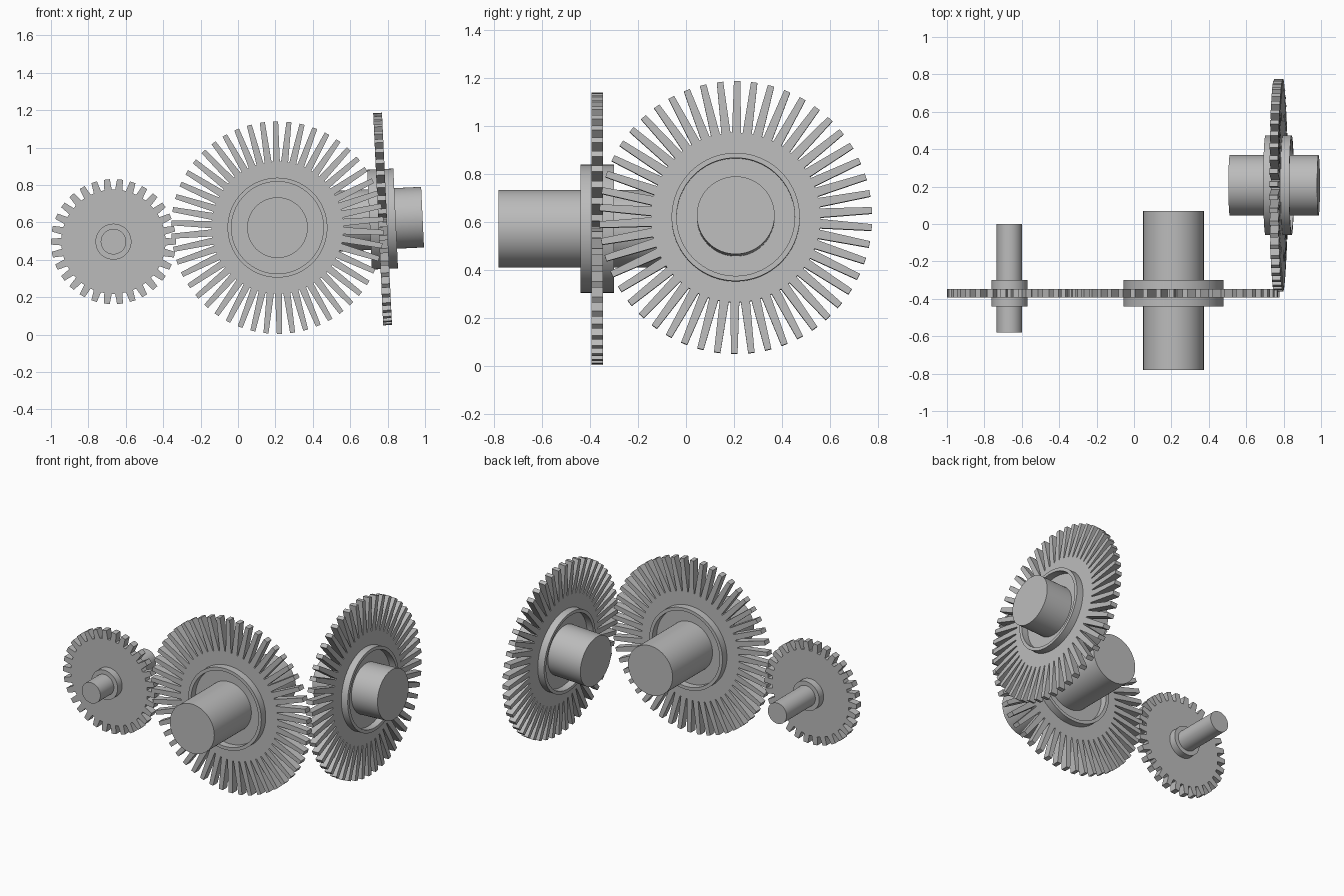
import bpy, bmesh
from math import sin, cos, pi, radians
from mathutils import Matrix, Vector

if "Cube" in bpy.data.objects:
    bpy.data.objects.remove(bpy.data.objects["Cube"])

steel = bpy.data.materials.new("plain grey")
steel.use_nodes = True
GREY = (0.5, 0.5, 0.5, 1)
steel.diffuse_color = GREY
steel.node_tree.nodes["Principled BSDF"].inputs["Base Color"].default_value = GREY


def finish(bm, name, frame):
    """Turn a bmesh into a placed, shaded object."""
    bmesh.ops.recalc_face_normals(bm, faces=bm.faces)
    mesh = bpy.data.meshes.new(name)
    bm.to_mesh(mesh)
    bm.free()
    obj = bpy.data.objects.new(name, mesh)
    bpy.context.collection.objects.link(obj)
    mesh.materials.append(steel)
    obj.matrix_world = frame
    bpy.ops.object.select_all(action="DESELECT")
    obj.select_set(True)
    bpy.context.view_layer.objects.active = obj
    bpy.ops.object.shade_smooth_by_angle(angle=radians(30))


def toothed_plate(name, frame, teeth, root, tip, root_w, tip_w, thick, phase):
    """Flat wheel with straight tapering teeth."""
    bm = bmesh.new()
    verts = []
    for i in range(teeth):
        turn = Matrix.Rotation(radians(phase) + 2 * pi * i / teeth, 3, "Z")
        for r, w in ((root, -root_w), (tip, -tip_w), (tip, tip_w), (root, root_w)):
            verts.append(bm.verts.new(turn @ Vector((r, w / 2, -thick / 2))))
    face = bm.faces.new(verts)
    out = bmesh.ops.extrude_face_region(bm, geom=[face])
    top = [v for v in out["geom"] if isinstance(v, bmesh.types.BMVert)]
    bmesh.ops.translate(bm, verts=top, vec=(0, 0, thick))
    finish(bm, name, frame)


def cylinder(name, frame, radius, low, high):
    """Solid cylinder along the wheel axis."""
    bm = bmesh.new()
    place = Matrix.Translation((0, 0, (low + high) / 2))
    bmesh.ops.create_cone(bm, cap_ends=True, segments=96, radius1=radius,
                          radius2=radius, depth=high - low, matrix=place)
    finish(bm, name, frame)


def rim(name, frame, inner, outer, half, segments=96):
    """Raised collar, open in the middle on both sides."""
    bm = bmesh.new()
    profile = ((inner, -half), (outer, -half), (outer, half), (inner, half))
    loops = []
    for i in range(segments):
        a = 2 * pi * i / segments
        loops.append([bm.verts.new((r * cos(a), r * sin(a), z)) for r, z in profile])
    for i, a in enumerate(loops):
        b = loops[(i + 1) % segments]
        for j in range(4):
            k = (j + 1) % 4
            bm.faces.new((a[j], b[j], b[k], a[k]))
    finish(bm, name, frame)


def front_frame(x, z):
    """Wheel axis pointing to the front."""
    return Matrix.Translation((x, -0.37, z)) @ Matrix.Rotation(pi / 2, 4, "X")


# Small wheel
small = front_frame(-0.666, 0.497)
toothed_plate("small_gear_plate", small, 30, 0.278, 0.334, 0.04, 0.031, 0.047, 0)
cylinder("small_gear_hub", small, 0.096, -0.07, 0.07)
cylinder("small_gear_shaft", small, 0.068, -0.37, 0.21)

# Two large wheels: the middle one faces front, the side one faces +x and leans a little
middle = front_frame(0.211, 0.572)
side = (Matrix.Translation((0.773, 0.207, 0.618)) @ Matrix.Rotation(radians(-2.7), 4, "Y")
        @ Matrix(((0, 0, 1, 0), (1, 0, 0, 0), (0, 1, 0, 0), (0, 0, 0, 1))))
for name, frame, phase, low, high in (("middle_gear", middle, 4.6, -0.44, 0.41),
                                      ("side_gear", side, 3.0, -0.261, 0.214)):
    toothed_plate(name + "_plate", frame, 50, 0.353, 0.568, 0.038, 0.027, 0.047, phase)
    rim(name + "_rim", frame, 0.246, 0.267, 0.07)
    cylinder(name + "_shaft", frame, 0.162, low, high)
